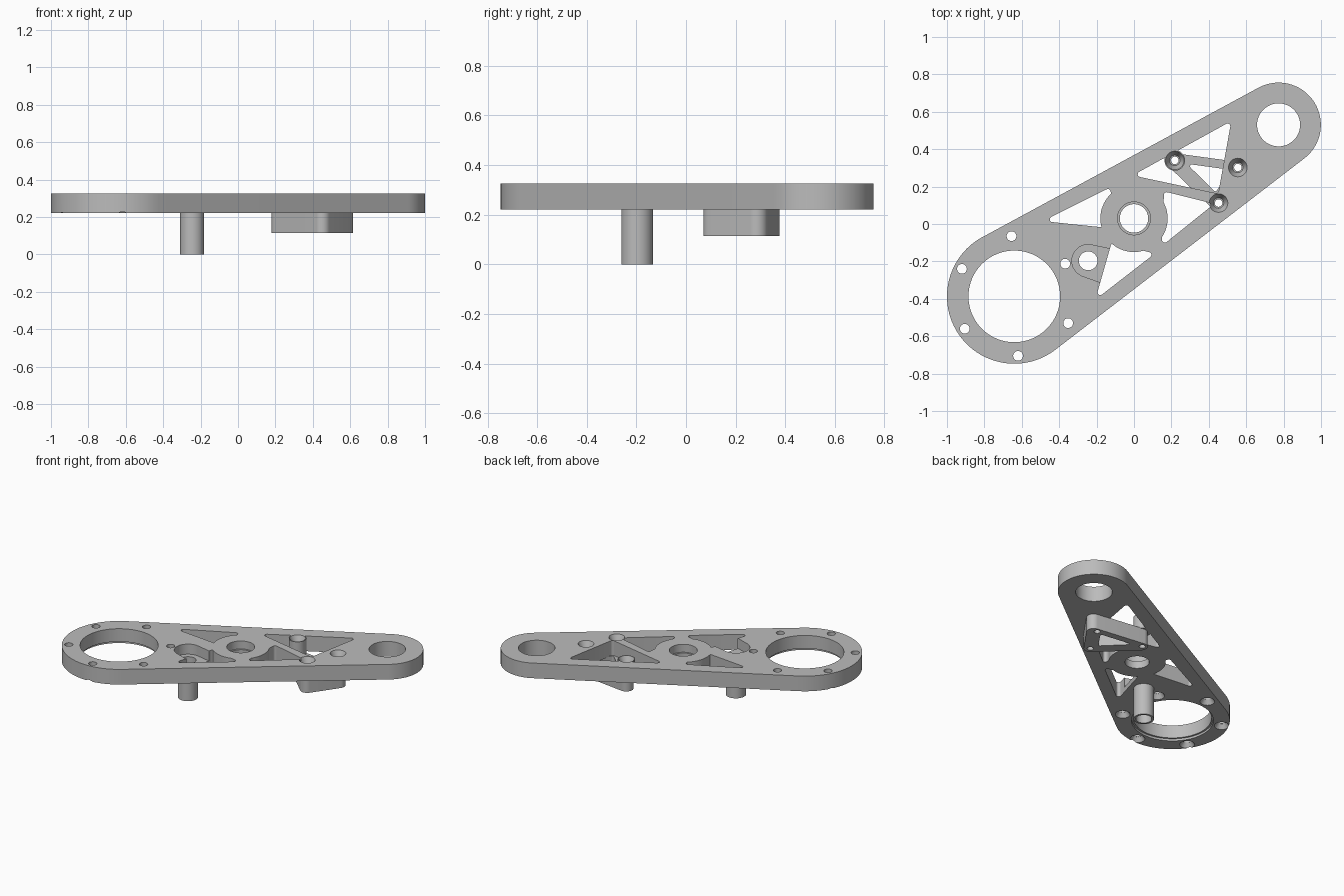
import bpy
import bmesh
import math
from mathutils import Vector
from mathutils.geometry import convex_hull_2d

if "Cube" in bpy.data.objects:
    bpy.data.objects.remove(bpy.data.objects["Cube"], do_unlink=True)

grey = bpy.data.materials.new("machined grey")
grey.use_nodes = True
grey.diffuse_color = (0.5, 0.5, 0.5, 1)
grey.node_tree.nodes["Principled BSDF"].inputs["Base Color"].default_value = (0.5, 0.5, 0.5, 1)

TOP, BOTTOM = 0.325, 0.22
BRACKET_BOTTOM = 0.115


def hull(name, circles, z0, z1, grow=0.0, steps=64):
    """Prism around a set of (x, y, radius) circles; grow widens the top."""
    def ring(extra):
        return [Vector((x + (r + extra) * math.cos(2 * math.pi * i / steps),
                        y + (r + extra) * math.sin(2 * math.pi * i / steps)))
                for x, y, r in circles for i in range(steps)]
    low, high = ring(0), ring(grow)
    order = convex_hull_2d(low)
    bm = bmesh.new()
    a = [bm.verts.new((*low[i], z0)) for i in order]
    b = [bm.verts.new((*high[i], z1)) for i in order]
    bm.faces.new(a[::-1])
    bm.faces.new(b)
    for i in range(len(a)):
        j = (i + 1) % len(a)
        bm.faces.new((a[i], a[j], b[j], b[i]))
    bmesh.ops.recalc_face_normals(bm, faces=bm.faces)
    mesh = bpy.data.meshes.new(name)
    bm.to_mesh(mesh)
    bm.free()
    mesh.materials.append(grey)
    obj = bpy.data.objects.new(name, mesh)
    bpy.context.collection.objects.link(obj)
    return obj


def cut(target, cutter):
    """Subtract a cutter from a part and discard it."""
    mod = target.modifiers.new("cut", "BOOLEAN")
    mod.operation = "DIFFERENCE"
    mod.solver = "EXACT"
    mod.object = cutter
    bpy.context.view_layer.objects.active = target
    bpy.ops.object.modifier_apply(modifier=mod.name)
    bpy.data.objects.remove(cutter, do_unlink=True)


def drill(target, x, y, r, z0=-0.1, z1=0.5, grow=0.0):
    cut(target, hull("drill", [(x, y, r)], z0, z1, grow))


# Main plate with a large and a small rounded end
big, small, hub = (-0.64, -0.387), (0.773, 0.53), (0.0, 0.03)
plate = hull("plate", [(*big, 0.36), (*small, 0.226)], BOTTOM, TOP, steps=96)
drill(plate, *big, 0.245)
drill(plate, *big, 0.257, 0.1, BOTTOM + 0.015)
drill(plate, *small, 0.115)

# Stepped bearing bore in the middle
drill(plate, *hub, 0.076)
drill(plate, *hub, 0.088, 0.27)

# Lightening pockets that leave a round hub and one screw boss standing
screws = [(0.218, 0.34), (0.555, 0.302), (0.452, 0.112)]
pockets = [
    [(-0.435, 0.025), (-0.14, 0.172), (-0.1, -0.01)],
    [(-0.18, -0.365), (0.078, -0.165), (-0.11, -0.12)],
    [(0.165, -0.085), (0.175, 0.155), (0.395, 0.1)],
    [(0.035, 0.266), (0.438, 0.18), (0.5, 0.522)],
]
for corners in pockets:
    pocket = hull("pocket", [(x, y, 0.015) for x, y in corners], 0.1, 0.5, steps=24)
    drill(pocket, *hub, 0.18, 0.0, 0.6)
    drill(pocket, *screws[0], 0.055, 0.0, 0.6)
    cut(plate, pocket)

# Bolt holes around the large bore, countersunk below
for x, y in [(-0.655, -0.065), (-0.92, -0.24), (-0.905, -0.56),
             (-0.62, -0.705), (-0.352, -0.53), (-0.368, -0.212)]:
    drill(plate, x, y, 0.026)
    drill(plate, x, y, 0.047, BOTTOM - 0.001, BOTTOM + 0.03, -0.02)

# Recess above the hollow post, open to the neighbouring pocket
post_at = (-0.245, -0.197)
cut(plate, hull("recess", [(*post_at, 0.087), (-0.13, -0.143, 0.01),
                           (-0.185, -0.3, 0.01)], 0.255, 0.5))
drill(plate, *post_at, 0.05)

# Hollow post below the plate
post = hull("hollow_post", [(*post_at, 0.064)], 0.0, BOTTOM + 0.01)
drill(post, *post_at, 0.05)

# Triangular bracket frame hanging below the plate
bracket = hull("bracket", [(0.225, 0.332, 0.045), (0.57, 0.285, 0.045),
                           (0.45, 0.115, 0.045)], BRACKET_BOTTOM, BOTTOM + 0.003)
cut(bracket, hull("opening", [(0.31, 0.308, 0.01), (0.5, 0.282, 0.01),
                              (0.435, 0.185, 0.01)], 0.0, 0.5, steps=24))

# Countersunk screw holes through plate and bracket
for x, y in screws:
    for part in (plate, bracket):
        drill(part, x, y, 0.02)
    drill(plate, x, y, 0.028, TOP - 0.05, TOP + 0.001, 0.022)

for part in (plate, post, bracket):
    bpy.ops.object.select_all(action="DESELECT")
    part.select_set(True)
    bpy.context.view_layer.objects.active = part
    bpy.ops.object.shade_smooth_by_angle(angle=math.radians(30))
